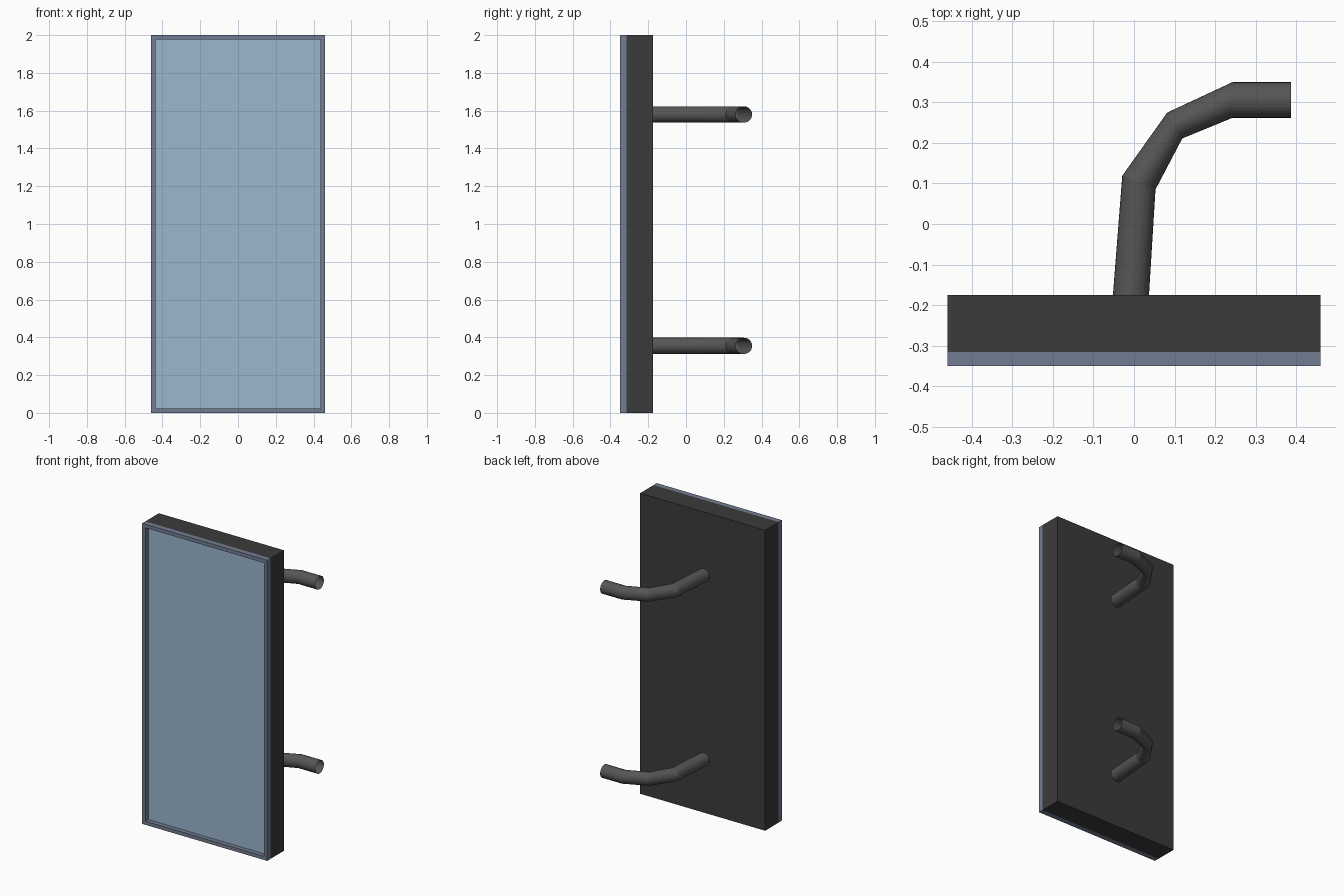
import bpy, bmesh, math
from mathutils import Vector

if "Cube" in bpy.data.objects:
    bpy.data.objects.remove(bpy.data.objects["Cube"])


def material(name, rgb):
    m = bpy.data.materials.new(name)
    m.diffuse_color = (*rgb, 1)
    m.use_nodes = True
    m.node_tree.nodes["Principled BSDF"].inputs["Base Color"].default_value = m.diffuse_color
    return m


BLACK = material("dark body", (0.044, 0.044, 0.044))
GREY = material("tube grey", (0.092, 0.092, 0.092))
FRAME = material("blue grey frame", (0.171, 0.205, 0.287))
SCREEN = material("pale blue screen", (0.325, 0.475, 0.62))


def finish(bm, name, mats):
    mesh = bpy.data.meshes.new(name)
    bm.normal_update()
    bm.to_mesh(mesh)
    bm.free()
    for m in mats:
        mesh.materials.append(m)
    ob = bpy.data.objects.new(name, mesh)
    bpy.context.collection.objects.link(ob)
    return ob


def box(lo, hi):
    bm = bmesh.new()
    bmesh.ops.create_cube(bm, size=1)
    lo, hi = Vector(lo), Vector(hi)
    for v in bm.verts:
        v.co = Vector([(lo[i] + hi[i]) / 2 + v.co[i] * (hi[i] - lo[i]) for i in range(3)])
    bm.normal_update()
    return bm


# dark rear housing
finish(box((-0.46, -0.316, 0), (0.46, -0.175, 2)), "housing", [BLACK])

# front frame with the recessed screen
bm = box((-0.46, -0.35, 0), (0.46, -0.316, 2))
front = min(bm.faces, key=lambda f: f.calc_center_median().y)
bmesh.ops.inset_individual(bm, faces=[front], thickness=0.034, depth=0)
bm.normal_update()
bmesh.ops.inset_individual(bm, faces=[front], thickness=0, depth=-0.03)
front.material_index = 1
finish(bm, "screen_frame", [FRAME, SCREEN])

# bent open tubes: each ring is given by its outer and inner point in plan
RINGS = [((-0.052, -0.175), (0.037, -0.175)),
         ((-0.029, 0.119), (0.053, 0.085)),
         ((0.082, 0.275), (0.119, 0.211)),
         ((0.243, 0.350), (0.243, 0.262)),
         ((0.387, 0.350), (0.387, 0.262))]
SIDES = 32


def tube(name, z):
    bm = bmesh.new()
    rings = []
    for a, b in RINGS:
        a, b = Vector((*a, z)), Vector((*b, z))
        mid, half = (a + b) / 2, (a - b) / 2
        rings.append([bm.verts.new(mid + half * math.cos(t) + Vector((0, 0, 0.043 * math.sin(t))))
                      for t in (2 * math.pi * i / SIDES for i in range(SIDES))])
    for r, s in zip(rings, rings[1:]):
        for i in range(SIDES):
            j = (i + 1) % SIDES
            bm.faces.new((r[i], r[j], s[j], s[i]))
    bmesh.ops.recalc_face_normals(bm, faces=bm.faces)
    # the open tube must face outwards
    bm.normal_update()
    top = max(bm.faces, key=lambda f: f.calc_center_median().z)
    if top.normal.z < 0:
        bmesh.ops.reverse_faces(bm, faces=bm.faces)
    finish(bm, name, [GREY])


tube("lower_tube", 0.355)
tube("upper_tube", 1.58)
